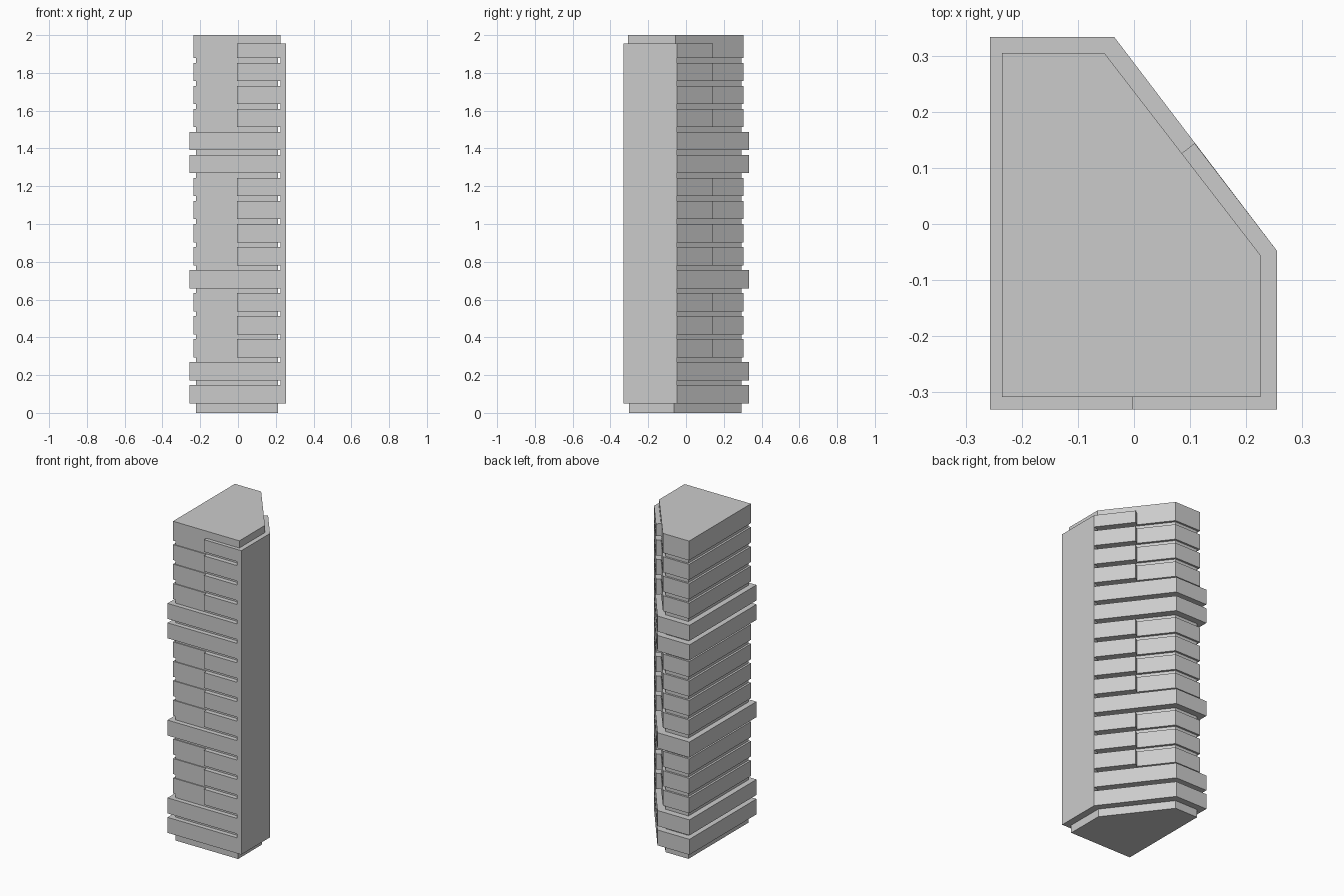
import bpy
import bmesh

if "Cube" in bpy.data.objects:
    bpy.data.objects.remove(bpy.data.objects["Cube"], do_unlink=True)

concrete = bpy.data.materials.new("light_grey_concrete")
concrete.use_nodes = True
GREY = (0.6, 0.6, 0.6, 1)
concrete.diffuse_color = GREY
concrete.node_tree.nodes["Principled BSDF"].inputs["Base Color"].default_value = GREY

# Five-sided plans with one cut-off corner, from widest to narrowest
OUTER = [(-.257, -.331), (.255, -.331), (.255, -.048), (-.035, .333), (-.257, .333)]
SLAB = [(-.235, -.308), (.225, -.308), (.225, -.055), (-.053, .305), (-.235, .305)]
CORE = [(-.222, -.302), (.212, -.302), (.212, -.063), (-.063, .293), (-.222, .293)]
# Balcony wing: the part of the outer plan around the side wall
WING = [(-.004, -.331), (.255, -.331), (.255, -.048), (.108, .144), (.08, .122), (-.004, -.28)]
# Side wall, mitred along the diagonal
WALL = [(.225, -.331), (.255, -.331), (.255, -.048), (.225, -.056)]


def prism(name, plan, z0, z1):
    bm = bmesh.new()
    base = bm.faces.new([bm.verts.new((x, y, z0)) for x, y in plan])
    top = bmesh.ops.extrude_face_region(bm, geom=[base])["geom"]
    bmesh.ops.translate(bm, vec=(0, 0, z1 - z0),
                        verts=[v for v in top if isinstance(v, bmesh.types.BMVert)])
    bmesh.ops.recalc_face_normals(bm, faces=bm.faces)
    mesh = bpy.data.meshes.new(name)
    bm.to_mesh(mesh)
    bm.free()
    mesh.materials.append(concrete)
    obj = bpy.data.objects.new(name, mesh)
    bpy.context.collection.objects.link(obj)
    return obj


FLOORS, FIRST, PITCH, BAND = 16, .05, .1219, .097
WIDE_FLOORS = {0, 1, 5, 10, 11}
WALL_TOP = 1.955

# Recessed core and side wall
prism("core", CORE, 0, 1.95)
prism("side_wall", WALL, FIRST, WALL_TOP)

# Floor bands: wide ones all round, the others with a projecting wing
for i in range(FLOORS):
    z = FIRST + i * PITCH
    if i in WIDE_FLOORS:
        prism(f"wide_band_{i}", OUTER, z, z + BAND)
        continue
    last = i == FLOORS - 1
    prism("roof_band" if last else f"floor_band_{i}", SLAB, z, 2 if last else z + BAND)
    prism(f"balcony_wing_{i}", WING, z, WALL_TOP if last else z + BAND)
